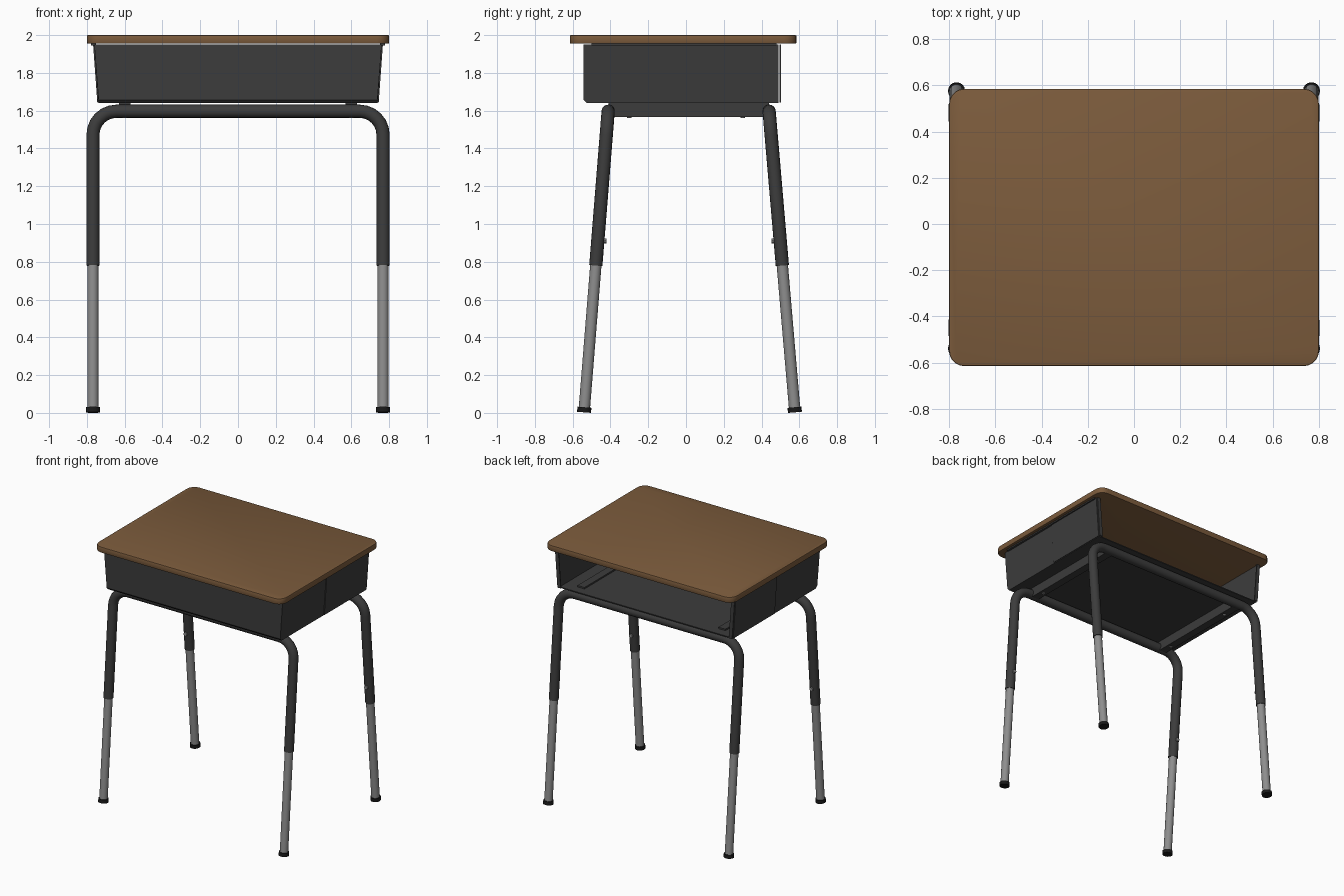
import bpy
import bmesh
import math
from mathutils import Vector

if "Cube" in bpy.data.objects:
    bpy.data.objects.remove(bpy.data.objects["Cube"], do_unlink=True)


def material(name, r, g, b, rough=0.6):
    m = bpy.data.materials.new(name)
    m.use_nodes = True
    m.diffuse_color = (r, g, b, 1)
    shader = next(n for n in m.node_tree.nodes if n.type == "BSDF_PRINCIPLED")
    shader.inputs["Base Color"].default_value = (r, g, b, 1)
    shader.inputs["Roughness"].default_value = rough
    return m


WOOD = material("brown wood", 0.2, 0.105, 0.045)
DARK = material("dark painted steel", 0.045, 0.045, 0.045)
GREY = material("grey steel", 0.27, 0.27, 0.27)
BLACK = material("black rubber", 0.01, 0.01, 0.01)


def finish(name, bm, mat, smooth=False):
    """Turn a bmesh into a named, coloured object."""
    mesh = bpy.data.meshes.new(name)
    bm.normal_update()
    bm.to_mesh(mesh)
    bm.free()
    mesh.materials.append(mat)
    ob = bpy.data.objects.new(name, mesh)
    bpy.context.collection.objects.link(ob)
    if smooth:
        bpy.ops.object.select_all(action="DESELECT")
        ob.select_set(True)
        bpy.context.view_layer.objects.active = ob
        bpy.ops.object.shade_smooth_by_angle(angle=math.radians(35))
    return ob


def box(name, lo, hi, mat):
    bm = bmesh.new()
    bmesh.ops.create_cube(bm, size=1)
    lo, hi = Vector(lo), Vector(hi)
    for v in bm.verts:
        v.co = Vector(((v.co[i] + 0.5) * (hi[i] - lo[i]) + lo[i]) for i in range(3))
    return finish(name, bm, mat)


def sheet(name, points, faces, mat, thickness):
    """Thin folded sheet metal."""
    bm = bmesh.new()
    verts = [bm.verts.new(p) for p in points]
    for f in faces:
        bm.faces.new([verts[i] for i in f])
    bmesh.ops.recalc_face_normals(bm, faces=bm.faces)
    ob = finish(name, bm, mat)
    mod = ob.modifiers.new("thickness", "SOLIDIFY")
    mod.thickness = thickness
    mod.offset = 0
    return ob


def tube(name, path, radius, mat, sides=16):
    """Sweep a round section along a path, with mitred joints and capped ends."""
    path = [Vector(p) for p in path]
    bm = bmesh.new()
    rings = []
    side = (path[1] - path[0]).orthogonal().normalized()
    for i, p in enumerate(path):
        along = (path[min(i + 1, len(path) - 1)] - path[max(i - 1, 0)]).normalized()
        side = (side - along * side.dot(along)).normalized()
        other = along.cross(side)
        angles = [math.tau * k / sides for k in range(sides)]
        rings.append([bm.verts.new(p + radius * (side * math.cos(a) + other * math.sin(a)))
                      for a in angles])
    for a, b in zip(rings, rings[1:]):
        for k in range(sides):
            n = (k + 1) % sides
            bm.faces.new((a[k], a[n], b[n], b[k]))
    bm.faces.new(rings[0][::-1])
    bm.faces.new(rings[-1])
    return finish(name, bm, mat, True)


# Desktop with rounded corners and eased rims
bm = bmesh.new()
bmesh.ops.create_cube(bm, size=1)
for v in bm.verts:
    v.co = Vector((v.co.x * 1.6, v.co.y * 1.2 - 0.015, v.co.z * 0.045 + 1.9775))
corners = [e for e in bm.edges if abs(e.verts[0].co.z - e.verts[1].co.z) > 0.01]
bmesh.ops.bevel(bm, geom=corners, offset=0.065, segments=5, profile=0.5, affect="EDGES")
rims = [e for e in bm.edges if abs(e.verts[0].co.z - e.verts[1].co.z) < 0.01]
bmesh.ops.bevel(bm, geom=rims, offset=0.006, segments=2, profile=0.5, affect="EDGES")
finish("desktop", bm, WOOD, True)

# Book tray: floor, front panel and flared sides, open at the back
FLOOR, RIM, BASE_X, RIM_X = 1.643, 1.95, 0.735, 0.757
half = [(0.49, FLOOR), (-0.522, FLOOR), (-0.538, FLOOR + 0.016), (-0.54, RIM), (0.49, RIM)]
points = [(s * (RIM_X if z == RIM else BASE_X), y, z) for s in (-1, 1) for y, z in half]
sheet("book_tray", points,
      [(0, 1, 6, 5), (1, 2, 7, 6), (2, 3, 8, 7), (0, 1, 2, 3, 4), (5, 6, 7, 8, 9)],
      DARK, 0.01)

for s, label in ((-1, "right"), (1, "left")):
    # Overlapping rear side panel
    out = 0.007
    sheet(label + "_side_panel",
          [(s * (BASE_X + out), -0.015, FLOOR), (s * (BASE_X + out), 0.49, FLOOR),
           (s * (RIM_X + out), 0.49, RIM), (s * (RIM_X + out), -0.015, RIM)],
          [(0, 1, 2, 3)], DARK, 0.006)
    # Folded lip at the open end
    sheet(label + "_tray_lip",
          [(s * (BASE_X - 0.02), 0.498, FLOOR), (s * (BASE_X + 0.008), 0.498, FLOOR),
           (s * (RIM_X + 0.008), 0.498, RIM), (s * (RIM_X - 0.02), 0.498, RIM)],
          [(0, 1, 2, 3)], DARK, 0.008)
    # Mounting flange under the desktop
    x = sorted((s * (RIM_X - 0.005), s * 0.777))
    box(label + "_mounting_flange", (x[0], -0.5, 1.945), (x[1], 0.48, 1.956), DARK)
    # Rail under the tray and raised rib inside it
    x = sorted((s * 0.57, s * 0.63))
    box(label + "_support_rail", (x[0], -0.41, 1.567), (x[1], 0.44, 1.64), DARK)
    box(label + "_tray_rib", (x[0], -0.38, 1.643), (x[1], 0.42, 1.658), DARK)
    for y in (-0.3, 0.3):
        tube(label + "_rail_screw", [(s * 0.6, y, 1.56), (s * 0.6, y, 1.57)], 0.012, GREY, 10)

# Splayed leg frames at front and back
LEG_X, TOP_Z, BEND = 0.768, 1.597, 0.125
for label, foot_y, top_y in (("front", -0.54, -0.412), ("back", 0.577, 0.44)):

    def at(x, z):
        return Vector((x, foot_y + (top_y - foot_y) * z / TOP_Z, z))

    # One bent upper tube
    bend = [(LEG_X - BEND + BEND * math.cos(a), TOP_Z - BEND + BEND * math.sin(a))
            for a in (math.pi / 2 * k / 6 for k in range(7))]
    right_half = [(LEG_X, 0.78)] + bend
    path = right_half + [(-x, z) for x, z in reversed(right_half)]
    tube(label + "_upper_frame", [at(x, z) for x, z in path], 0.035, DARK)

    inward = 1 if label == "front" else -1
    for s, side_name in ((-1, "right"), (1, "left")):
        name = label + "_" + side_name
        x = s * LEG_X
        # Telescoping lower leg, foot glide and height screw
        tube(name + "_lower_leg", [at(x, 0.02), at(x, 0.82)], 0.030, GREY)
        tube(name + "_foot_glide", [at(x, 0.003), at(x, 0.03)], 0.037, BLACK)
        hub = at(x, 0.91)
        tube(name + "_height_screw",
             [hub + Vector((0, inward * 0.03, 0)), hub + Vector((0, inward * 0.045, 0))],
             0.014, GREY, 10)
